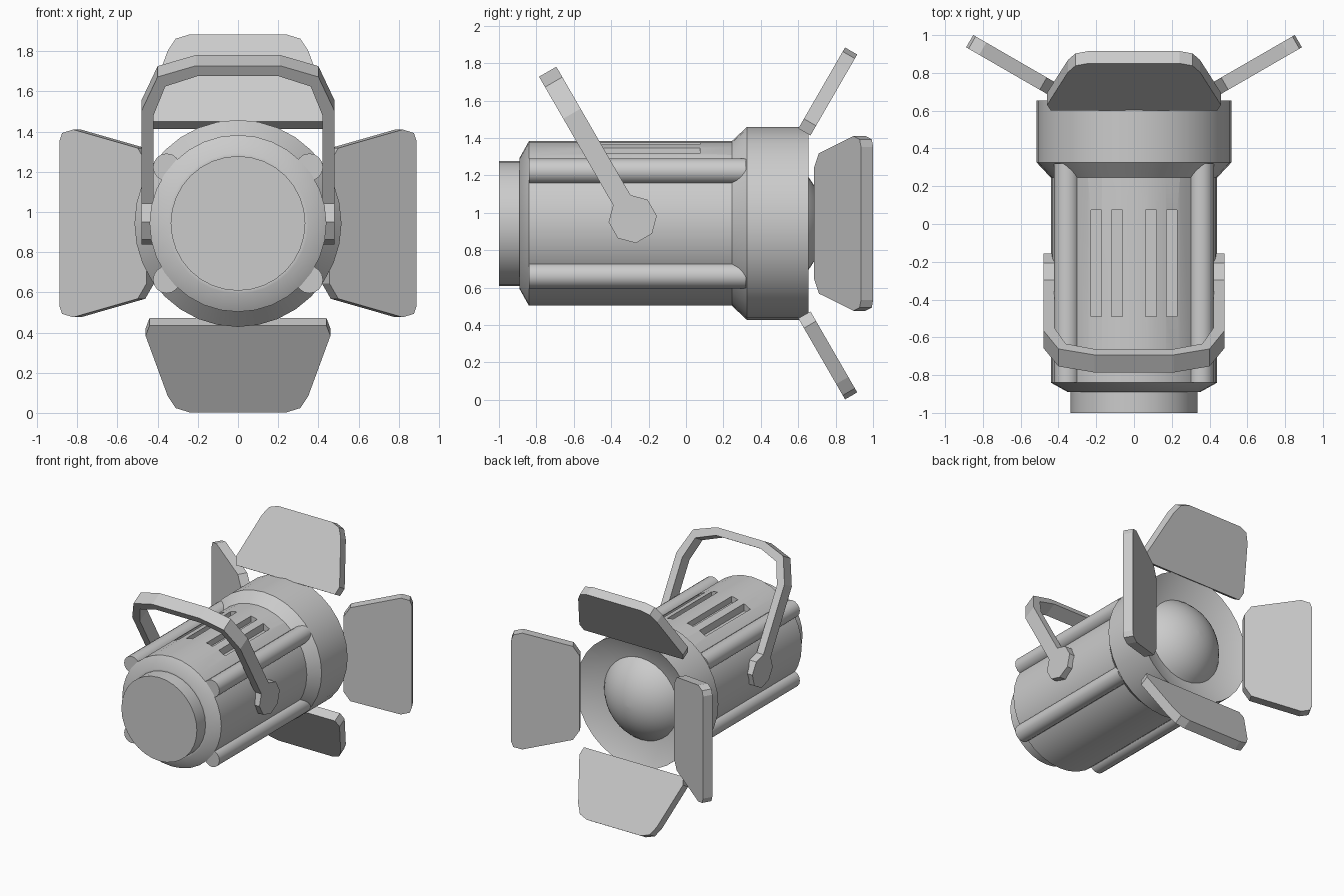
import bpy, bmesh
from math import sin, cos, pi, radians, sqrt
from mathutils import Matrix, Vector

if "Cube" in bpy.data.objects:
    bpy.data.objects.remove(bpy.data.objects["Cube"])

CZ = 0.943  # height of the lamp's axis


def finish(name, bm, smooth=False):
    bmesh.ops.recalc_face_normals(bm, faces=bm.faces)
    me = bpy.data.meshes.new(name)
    bm.to_mesh(me)
    bm.free()
    ob = bpy.data.objects.new(name, me)
    bpy.context.collection.objects.link(ob)
    if smooth:
        smooth_by_angle(ob)
    return ob


def select(ob):
    bpy.ops.object.select_all(action='DESELECT')
    ob.select_set(True)
    bpy.context.view_layer.objects.active = ob


def smooth_by_angle(ob):
    select(ob)
    bpy.ops.object.shade_smooth_by_angle(angle=radians(30))


def lathe(name, profile, x=0, z=CZ, n=32):
    """Closed solid turned around a y-parallel axis; profile is (y, radius)."""
    bm = bmesh.new()
    rings = [[bm.verts.new((x + r * cos(2 * pi * i / n), y, z + r * sin(2 * pi * i / n)))
              for i in range(n)] for y, r in profile]
    for a, b in zip(rings, rings[1:]):
        for i in range(n):
            j = (i + 1) % n
            bm.faces.new((a[i], a[j], b[j], b[i]))
    bm.faces.new(rings[0])
    bm.faces.new(rings[-1])
    return finish(name, bm, True)


def prism(name, outline, thickness, matrix):
    """Extrude a local xy outline symmetrically along local z."""
    bm = bmesh.new()
    face = bm.faces.new([bm.verts.new((u, v, -thickness / 2)) for u, v in outline])
    new = bmesh.ops.extrude_face_region(bm, geom=[face])['geom']
    bmesh.ops.translate(bm, vec=(0, 0, thickness),
                        verts=[g for g in new if isinstance(g, bmesh.types.BMVert)])
    bm.transform(matrix)
    return finish(name, bm)


def frame(u, v, origin):
    u, v = Vector(u), Vector(v)
    m = Matrix((u, v, u.cross(v))).transposed().to_4x4()
    m.translation = origin
    return m


# Housing with rear cap, flared front and recessed front cone
housing = lathe("housing", [(-1, .335), (-.89, .335), (-.89, .35), (-.84, .44), (.245, .44),
                            (.325, .515), (.655, .515), (.57, .33)])

# Vent slots cut into the top
bm = bmesh.new()
for x in (-.2, -.09, .09, .2):
    floor = CZ + sqrt(.44 ** 2 - x * x) - .045
    bmesh.ops.create_cube(bm, size=1, matrix=Matrix.Translation((x, -.2075, floor + .1))
                          @ Matrix.Diagonal((.056, .565, .2, 1)))
cutter = finish("vent_cutter", bm)
cutter.hide_render = True
mod = housing.modifiers.new("vents", 'BOOLEAN')
mod.operation = 'DIFFERENCE'
mod.solver = 'EXACT'
mod.object = cutter
select(housing)
bpy.ops.object.modifier_apply(modifier=mod.name)
bpy.data.objects.remove(cutter)
smooth_by_angle(housing)

# Domed lens: spherical cap of radius R
base, rad, h = .565, .332, .175
R = (rad ** 2 + h ** 2) / (2 * h)
lens = []
for i in range(9):
    y = R - h + h * sin(pi / 2 * i / 8)
    lens.append((base + y - (R - h), max(sqrt(max(R * R - y * y, 0)), .004)))
lathe("lens", lens)

# Four rails along the housing
for sx in (-1, 1):
    for sz in (-1, 1):
        lathe("rail", [(-.84, .068), (.32, .068)], sx * .355, CZ + sz * .28, 16)

# Tilted carrying yoke with octagonal pivots
pivot = Vector((0, -.285, .967))
up = Vector((0, -sin(radians(30)), cos(radians(30))))
outer = [(.48, .1), (.48, .65), (.40, .845), (.21, .909)]
inner = [(.42, .1), (.42, .625), (.362, .79), (.20, .85)]
outline = (outer + [(-x, l) for x, l in reversed(outer)]
           + [(-x, l) for x, l in inner] + list(reversed(inner)))
prism("yoke", outline, .107, frame((1, 0, 0), up, pivot))
octagon = [(.13 * cos(pi / 8 + k * pi / 4), .13 * sin(pi / 8 + k * pi / 4)) for k in range(8)]
side = up.cross(Vector((1, 0, 0)))
for s in (-1, 1):
    prism("yoke_pivot", octagon, .06, frame(side, up, pivot + Vector((s * .45, 0, 0))))

# Barn doors: (half width, distance from hinge), opened 60 degrees
narrowing = [(.44, 0), (.46, .06), (.35, .405), (.31, .475), (.24, .5)]
widening = [(.30, 0), (.375, .05), (.467, .42), (.45, .485), (.41, .5)]
c, s = cos(radians(30)), sin(radians(30))
for d in (-1, 1):
    for name, half, u, v, o in (
            ("door_vertical", narrowing, (1, 0, 0), (0, s, d * c), (0, .633, CZ + d * .489)),
            ("door_side", widening, (0, 0, 1), (d * c, s, 0), (d * .437, .718, CZ))):
        prism(name, half + [(-w, l) for w, l in reversed(half)], .075, frame(u, v, o))
